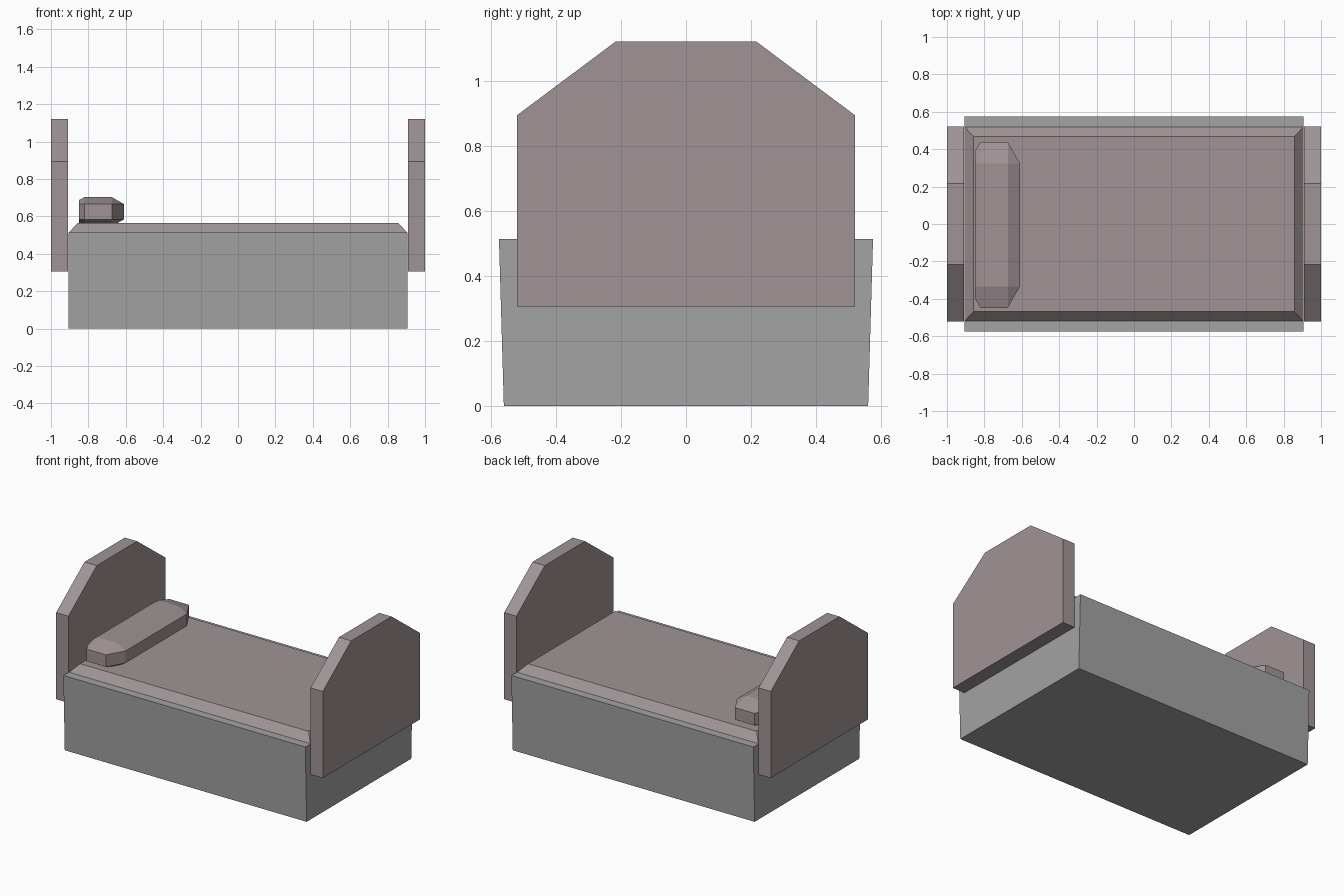
import bpy
import bmesh
from mathutils import Vector

if "Cube" in bpy.data.objects:
    bpy.data.objects.remove(bpy.data.objects["Cube"])


def material(name, rgb):
    mat = bpy.data.materials.new(name)
    mat.diffuse_color = (*rgb, 1)
    mat.use_nodes = True
    mat.node_tree.nodes["Principled BSDF"].inputs["Base Color"].default_value = mat.diffuse_color
    return mat


cloth = material("warm_grey", (0.352, 0.296, 0.302))
stone = material("mid_grey", (0.366, 0.366, 0.366))


def finish(name, bm, mat):
    bmesh.ops.recalc_face_normals(bm, faces=bm.faces)
    mesh = bpy.data.meshes.new(name)
    bm.to_mesh(mesh)
    bm.free()
    mesh.materials.append(mat)
    obj = bpy.data.objects.new(name, mesh)
    bpy.context.collection.objects.link(obj)
    return obj


def prism(name, profile, x0, x1, mat):
    """Extrude a (y, z) profile along x."""
    bm = bmesh.new()
    face = bm.faces.new([bm.verts.new((x0, y, z)) for y, z in profile])
    ext = bmesh.ops.extrude_face_region(bm, geom=[face])
    verts = [g for g in ext["geom"] if isinstance(g, bmesh.types.BMVert)]
    bmesh.ops.translate(bm, verts=verts, vec=(x1 - x0, 0, 0))
    return finish(name, bm, mat)


# Bed base, slightly wider at the top
prism("bed_base", [(-0.56, 0), (0.56, 0), (0.575, 0.513), (-0.575, 0.513)], -0.907, 0.907, stone)

# Head and foot boards with angled shoulders
board = [(-0.52, 0.306), (0.52, 0.306), (0.52, 0.893), (0.216, 1.12), (-0.216, 1.12), (-0.52, 0.893)]
prism("head_board", board, -1.0, -0.908, cloth)
prism("foot_board", board, 0.908, 1.0, cloth)

# Mattress with a sloped rim
bm = bmesh.new()
bmesh.ops.create_cube(bm, size=2)
for v in bm.verts:
    top = v.co.z > 0
    v.co = Vector((v.co.x * (0.857 if top else 0.907),
                   v.co.y * (0.468 if top else 0.52),
                   0.565 if top else 0.511))
finish("mattress", bm, cloth)

# Pillow: box with every edge chamfered, then cut flat on the headboard side
bm = bmesh.new()
centre, half = Vector((-0.748, -0.005, 0.625)), Vector((0.138, 0.444, 0.078))
chamfer = Vector((0.065, 0.115, 0.037))
for axis in range(3):
    p = half - chamfer
    p[axis] = half[axis]
    for sx in (-1, 1):
        for sy in (-1, 1):
            for sz in (-1, 1):
                bm.verts.new(centre + p * Vector((sx, sy, sz)))
bmesh.ops.convex_hull(bm, input=bm.verts)
bmesh.ops.dissolve_limit(bm, angle_limit=0.01, verts=bm.verts, edges=bm.edges)
bmesh.ops.bisect_plane(bm, geom=bm.verts[:] + bm.edges[:] + bm.faces[:],
                       plane_co=(-0.85, 0, 0), plane_no=(-1, 0, 0), clear_outer=True)
bmesh.ops.holes_fill(bm, edges=[e for e in bm.edges if e.is_boundary], sides=0)
finish("pillow", bm, cloth)
